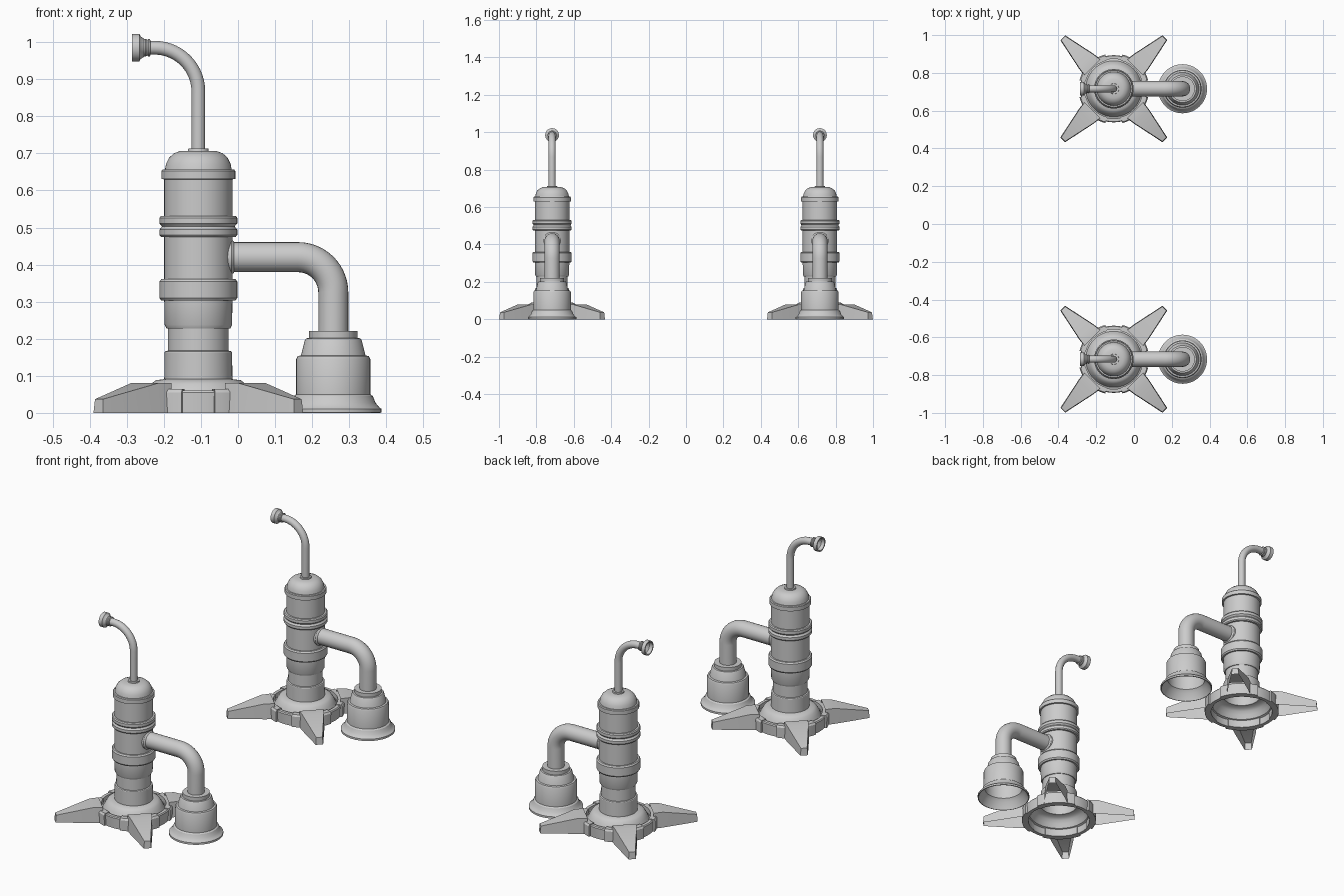
import bpy, bmesh
from math import sin, cos, pi, radians
from mathutils import Matrix, Vector

if "Cube" in bpy.data.objects:
    bpy.data.objects.remove(bpy.data.objects["Cube"])

BODY_X, BELL_X, SPACING = -0.107, 0.257, 0.716


def finish(name, bm, matrix, angle=32):
    bmesh.ops.recalc_face_normals(bm, faces=bm.faces)
    me = bpy.data.meshes.new(name)
    bm.to_mesh(me)
    bm.free()
    ob = bpy.data.objects.new(name, me)
    bpy.context.collection.objects.link(ob)
    me.transform(matrix)
    bpy.ops.object.select_all(action='DESELECT')
    ob.select_set(True)
    bpy.context.view_layer.objects.active = ob
    bpy.ops.object.shade_smooth_by_angle(angle=radians(angle))
    return ob


def lathe(name, profile, matrix, seg=48, start=0.0, end=2 * pi, closed=False):
    """Spin an (r, z) profile about z; a partial sweep gets end caps."""
    bm = bmesh.new()
    full = end - start > 6.28
    n = seg if full else seg + 1
    rings = []
    for i in range(n):
        a = start + (end - start) * i / seg
        rings.append([bm.verts.new((r * cos(a), r * sin(a), z)) for r, z in profile])
    k = len(profile)
    for i in range(seg):
        p, q = rings[i], rings[(i + 1) % n]
        for j in range(k if closed else k - 1):
            m = (j + 1) % k
            bm.faces.new((p[j], q[j], q[m], p[m]))
    if not full:
        bm.faces.new(rings[0])
        bm.faces.new(rings[-1])
    bmesh.ops.remove_doubles(bm, verts=bm.verts, dist=1e-5)
    return finish(name, bm, matrix)


def tube(name, path, radius, matrix, seg=24):
    """Sweep a circle along a path lying in the xz plane."""
    bm = bmesh.new()
    pts = [Vector((x, 0, z)) for x, z in path]
    rings = []
    for i, p in enumerate(pts):
        t = (pts[min(i + 1, len(pts) - 1)] - pts[max(i - 1, 0)]).normalized()
        side = Vector((0, 1, 0))
        up = t.cross(side)
        rings.append([bm.verts.new(p + radius * (cos(2 * pi * s / seg) * side
                      + sin(2 * pi * s / seg) * up)) for s in range(seg)])
    for a, b in zip(rings, rings[1:]):
        for s in range(seg):
            bm.faces.new((a[s], a[(s + 1) % seg], b[(s + 1) % seg], b[s]))
    return finish(name, bm, matrix)


def arc(cx, cz, r, a0, a1, n=14):
    return [(cx + r * cos(radians(a0 + (a1 - a0) * i / n)),
             cz + r * sin(radians(a0 + (a1 - a0) * i / n))) for i in range(n + 1)]


def leg(name, matrix):
    """Tapered foot, hollow underneath: stations of radius, half width, height."""
    bm = bmesh.new()
    rows = []
    for r, w, h in ((0.16, 0.058, 0.08), (0.206, 0.052, 0.08), (0.379, 0.015, 0.037)):
        tip = 0.003 if r > 0.3 else 0
        rows.append([bm.verts.new(v) for v in ((r + tip, -w - 0.003, 0), (r, -w, h),
                                               (r, w, h), (r + tip, w + 0.003, 0))])
    for a, b in zip(rows, rows[1:]):
        for j in range(3):
            bm.faces.new((a[j], a[j + 1], b[j + 1], b[j]))
    bm.faces.new(rows[-1])
    return finish(name, bm, matrix, 15)


column = [(0.165, 0.035), (0.148, 0.042), (0.138, 0.062), (0.128, 0.078), (0.115, 0.088),
          (0.092, 0.091), (0.091, 0.163), (0.089, 0.166), (0.082, 0.168), (0.082, 0.228),
          (0.086, 0.228), (0.091, 0.238), (0.092, 0.303), (0.100, 0.303), (0.105, 0.310),
          (0.105, 0.354), (0.100, 0.361), (0.092, 0.361), (0.092, 0.475), (0.101, 0.475),
          (0.105, 0.480), (0.105, 0.494), (0.101, 0.499), (0.098, 0.503), (0.101, 0.507),
          (0.105, 0.511), (0.105, 0.526), (0.101, 0.531), (0.092, 0.531), (0.092, 0.630),
          (0.100, 0.631), (0.100, 0.652), (0.097, 0.656), (0.090, 0.656), (0.087, 0.672),
          (0.079, 0.688), (0.066, 0.700), (0.050, 0.706), (0.028, 0.707), (0.027, 0.713),
          (0.0, 0.713)]
bell = [(0.108, 0.035), (0.126, 0.0), (0.130, 0.001), (0.130, 0.011), (0.124, 0.015),
        (0.114, 0.027), (0.107, 0.045), (0.100, 0.050), (0.100, 0.145), (0.096, 0.153),
        (0.087, 0.155), (0.077, 0.195), (0.073, 0.201), (0.065, 0.202), (0.065, 0.221),
        (0.0, 0.221), (0.0, 0.185), (0.068, 0.185), (0.080, 0.150), (0.093, 0.138),
        (0.093, 0.050), (0.108, 0.035)]
nozzle = [(0.019, 0.0), (0.024, 0.002), (0.024, 0.006), (0.021, 0.009), (0.024, 0.013),
          (0.024, 0.017), (0.031, 0.027), (0.037, 0.030), (0.037, 0.050), (0.031, 0.050),
          (0.027, 0.033), (0.012, 0.022), (0.0, 0.022)]
collar = [(0.040, 0.012), (0.043, 0.010), (0.047, 0.004), (0.047, -0.03)]

for label, y in (("near", -SPACING), ("far", SPACING)):
    body = Matrix.Translation((BODY_X, y, 0))
    flat = Matrix.Translation((0, y, 0))

    # Main column with bands, dome and flared skirt
    lathe(f"{label}_column", column, body)

    # Base ring with four raised arcs and four feet
    lathe(f"{label}_base_ring", [(0.158, 0), (0.176, 0), (0.178, 0.055), (0.174, 0.06),
                                 (0.158, 0.06)], body, closed=True)
    for i in range(4):
        mid = pi / 4 + i * pi / 2
        lathe(f"{label}_ring_arc_{i}", [(0.154, 0), (0.186, 0), (0.187, 0.055),
                                        (0.181, 0.064), (0.154, 0.064)],
              body, 12, mid - radians(31), mid + radians(31), True)
        leg(f"{label}_foot_{i}", body @ Matrix.Rotation(mid, 4, 'Z'))

    # Side pipe down to the hollow bell
    tube(f"{label}_side_pipe", [(-0.04, 0.42)] + arc(0.162, 0.325, 0.095, 90, 0)
         + [(BELL_X, 0.215)], 0.0405, flat)
    lathe(f"{label}_pipe_collar", collar,
          Matrix.Translation((-0.022, y, 0.42)) @ Matrix.Rotation(pi / 2, 4, 'Y'), 24)
    lathe(f"{label}_bell", bell, Matrix.Translation((BELL_X, y, 0)))

    # Top hose with open nozzle
    tube(f"{label}_hose", [(BODY_X, 0.70)] + arc(BODY_X - 0.118, 0.867, 0.118, 0, 90)
         + [(-0.245, 0.985)], 0.0185, flat, 20)
    lathe(f"{label}_nozzle", nozzle,
          Matrix.Translation((-0.236, y, 0.985)) @ Matrix.Rotation(-pi / 2, 4, 'Y'), 28)
